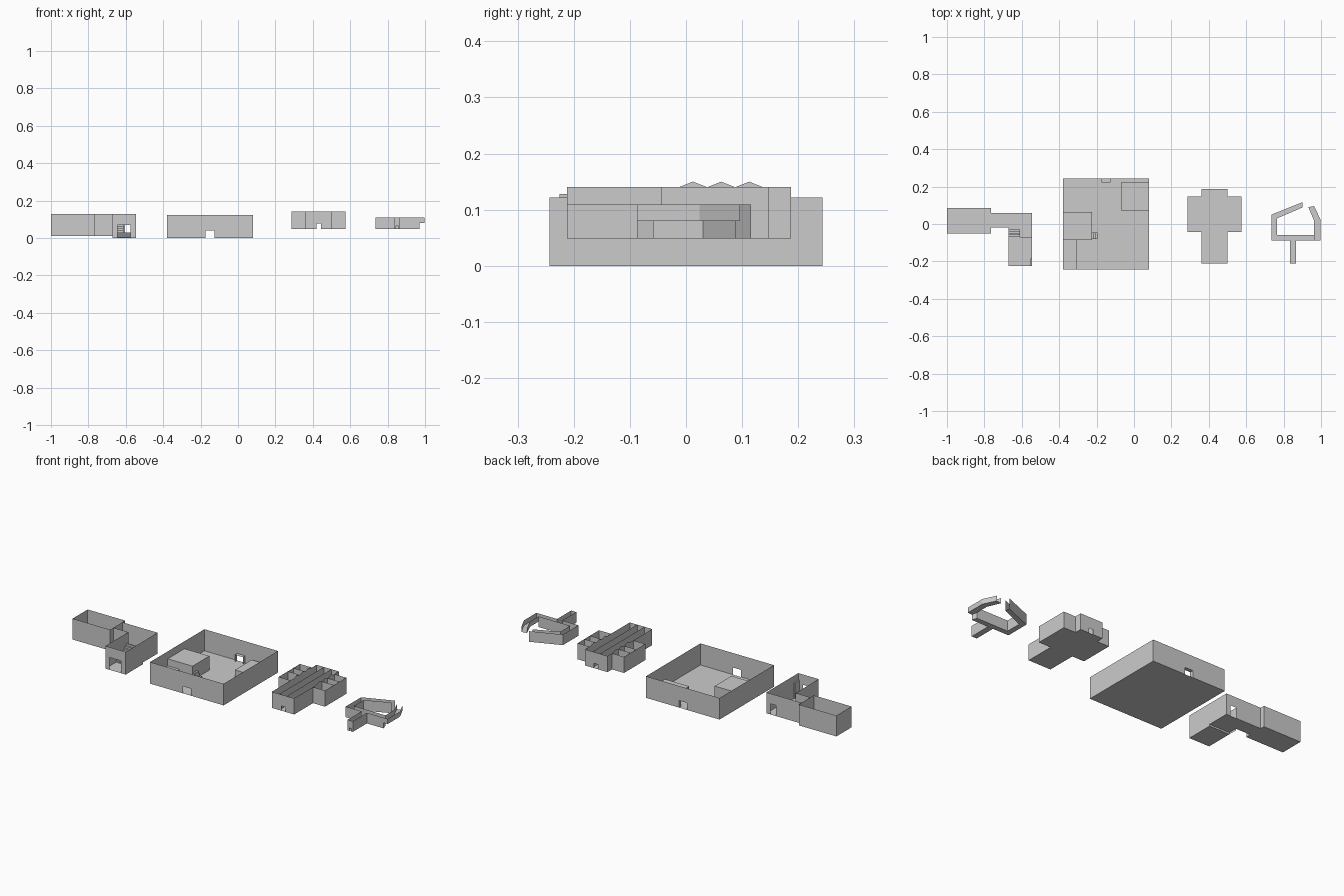
import bpy, bmesh
from mathutils import Vector

cube = bpy.data.objects.get("Cube")
if cube:
    bpy.data.objects.remove(cube)

plaster = bpy.data.materials.new("plain_grey")
plaster.use_nodes = True
plaster.diffuse_color = (0.6, 0.6, 0.6, 1)
plaster.node_tree.nodes["Principled BSDF"].inputs["Base Color"].default_value = (0.6, 0.6, 0.6, 1)


class Part:
    """One object made of thin sheets and solid blocks."""

    def __init__(self, name):
        self.name, self.bm = name, bmesh.new()

    def face(self, points):
        self.bm.faces.new([self.bm.verts.new(p) for p in points])

    def floor(self, outline, z):
        self.face([(x, y, z) for x, y in outline])

    def rect_floor(self, x0, x1, y0, y1, z):
        self.floor([(x0, y0), (x1, y0), (x1, y1), (x0, y1)], z)

    def wall(self, p, q, z0, z1, door=None):
        # door = (start, end, top), with start and end measured along the wall
        p, q = Vector(p), Vector(q)
        length = (q - p).length
        spans = [(0, length, z0)]
        if door:
            a, b, top = door
            spans = [(0, a, z0), (a, b, top), (b, length, z0)]
        for a, b, low in spans:
            s, e = p.lerp(q, a / length), p.lerp(q, b / length)
            self.face([(*s, low), (*e, low), (*e, z1), (*s, z1)])

    def walls(self, path, z0, z1):
        for p, q in zip(path, path[1:]):
            self.wall(p, q, z0, z1)

    def box(self, x0, x1, y0, y1, z0, z1):
        self.rect_floor(x0, x1, y0, y1, z0)
        self.rect_floor(x0, x1, y0, y1, z1)
        self.walls([(x0, y0), (x1, y0), (x1, y1), (x0, y1), (x0, y0)], z0, z1)

    def finish(self):
        bmesh.ops.remove_doubles(self.bm, verts=self.bm.verts, dist=0.0001)
        mesh = bpy.data.meshes.new(self.name)
        self.bm.to_mesh(mesh)
        self.bm.free()
        mesh.materials.append(plaster)
        bpy.context.collection.objects.link(bpy.data.objects.new(self.name, mesh))


# Entry wing: two joined rooms
low, top = 0.01, 0.128
rooms = Part("entry_rooms")
rooms.rect_floor(-1, -0.765, -0.05, 0.085, low)
rooms.rect_floor(-0.765, -0.545, -0.02, 0.06, low)
rooms.walls([(-0.765, -0.05), (-1, -0.05), (-1, 0.085), (-0.765, 0.085)], low, top)
rooms.wall((-0.765, -0.05), (-0.765, 0.085), low, top, (0.04, 0.1, 0.075))
rooms.wall((-0.765, -0.02), (-0.672, -0.02), low, top)
rooms.wall((-0.765, 0.06), (-0.545, 0.06), low, top, (0.16, 0.195, 0.07))
rooms.wall((-0.545, 0.06), (-0.545, -0.07), low, top)
rooms.finish()

# Entry porch in front of the rooms
porch = Part("entry_porch")
porch.rect_floor(-0.672, -0.545, -0.225, -0.07, 0)
porch.rect_floor(-0.672, -0.545, -0.07, -0.02, low)
porch.wall((-0.672, -0.225), (-0.545, -0.225), 0, top, (0.027, 0.097, 0.07))
porch.wall((-0.672, -0.225), (-0.672, -0.02), 0, top)
porch.wall((-0.545, -0.225), (-0.545, -0.07), 0, top)
porch.box(-0.553, -0.545, -0.225, -0.185, 0, 0.09)
porch.finish()

# Stairs: a wide flight, then a narrow one
stairs = Part("entry_stairs")
for i in range(6):
    y = -0.13 + i * 0.01
    stairs.box(-0.672, -0.545, y, y + 0.01, 0, 0.005 * (i + 1))
for i in range(4):
    y = -0.07 + i * 0.01
    stairs.box(-0.672, -0.61, y, y + 0.01, low, 0.03 + 0.01 * (i + 1))
stairs.finish()

# Large hall with a door at each end
x0, x1, y0, y1, top = -0.38, 0.08, -0.243, 0.243, 0.122
hall = Part("large_hall")
hall.rect_floor(x0, x1, y0, y1, 0)
for y in (y0, y1):
    hall.wall((x0, y), (x1, y), 0, top, (0.205, 0.255, 0.04))
for x in (x0, x1):
    hall.wall((x, y0), (x, y1), 0, top)
hall.finish()

# Lining around the rear doorway
lining = Part("rear_door_lining")
for x in (-0.175, -0.125):
    lining.wall((x, 0.222), (x, y1), 0, 0.04)
lining.rect_floor(-0.175, -0.125, 0.222, y1, 0.04)
lining.finish()

# Raised platforms inside the hall
for name, block in (("high_platform", (x0, -0.225, -0.085, 0.065, 0, 0.08)),
                    ("front_platform", (x0, -0.305, y0, -0.085, 0, 0.04)),
                    ("corner_platform", (-0.07, x1, 0.072, 0.222, 0, 0.04))):
    platform = Part(name)
    platform.box(*block)
    platform.finish()
steps = Part("platform_steps")
for i in range(3):
    steps.box(-0.225 + i * 0.01, -0.215 + i * 0.01, -0.08, -0.045, 0, 0.04 - i * 0.012)
steps.finish()

# Cross-shaped building
low, top = 0.049, 0.14
nave = Part("cross_nave")
nave.rect_floor(0.36, 0.5, -0.212, 0.187, low)
for y in (-0.212, 0.187):
    nave.wall((0.36, y), (0.5, y), low, top, (0.06, 0.085, 0.076))
for x in (0.36, 0.407, 0.453, 0.5):
    nave.wall((x, -0.212), (x, 0.187), low, top)
nave.finish()

# Side wings with three bays each
for name, inner, outer in (("right_wing", 0.36, 0.285), ("left_wing", 0.5, 0.575)):
    wing = Part(name)
    wing.rect_floor(min(inner, outer), max(inner, outer), -0.044, 0.147, low)
    wing.wall((outer, -0.044), (outer, 0.147), low, top)
    for y in (-0.044, 0.0375, 0.0875, 0.147):
        wing.wall((inner, y), (outer, y), low, top)
    # Pointed gables above the bays
    for i in range(3):
        y = -0.0125 + i * 0.05
        wing.face([(inner, y, top), (inner, y + 0.05, top), (inner, y + 0.025, 0.15)])
    wing.finish()

# Ring corridor: low front and right branch
low, mid, top = 0.049, 0.08, 0.109
outer = [(0.97, -0.087), (0.735, -0.087), (0.735, 0.05), (0.9, 0.116)]
inner = [(0.963, -0.058), (0.765, -0.058), (0.765, 0.03), (0.9, 0.088)]
ring = Part("low_corridor")
for i in range(3):
    ring.floor([outer[i], outer[i + 1], inner[i + 1], inner[i]], low)
ring.wall((0.735, -0.087), (0.97, -0.087), low, top, (0.1, 0.132, top - 0.0005))
ring.walls(outer[1:], low, top)
ring.walls(inner, low, top)
ring.wall((0.97, -0.087), (0.963, -0.058), low, mid)
ring.finish()

# Raised branch on the left
outer = [(0.963, -0.087), (0.997, -0.087), (0.997, 0.024), (0.963, 0.096)]
inner = [(0.963, -0.058), (0.963, 0.018), (0.932, 0.09)]
branch = Part("raised_corridor")
branch.rect_floor(0.963, 0.997, -0.087, 0.018, mid)
branch.floor([(0.963, 0.018), (0.997, 0.018), (0.997, 0.024), (0.963, 0.096), (0.932, 0.09)], mid)
branch.walls(outer, mid, top)
branch.walls(inner, mid, top)
branch.finish()

# Straight passage leading to the ring
passage = Part("front_passage")
passage.rect_floor(0.835, 0.867, -0.212, -0.087, low)
for x in (0.835, 0.867):
    passage.wall((x, -0.212), (x, -0.087), low, top)
passage.wall((0.835, -0.212), (0.867, -0.212), low, top, (0.01, 0.024, 0.065))
passage.finish()
